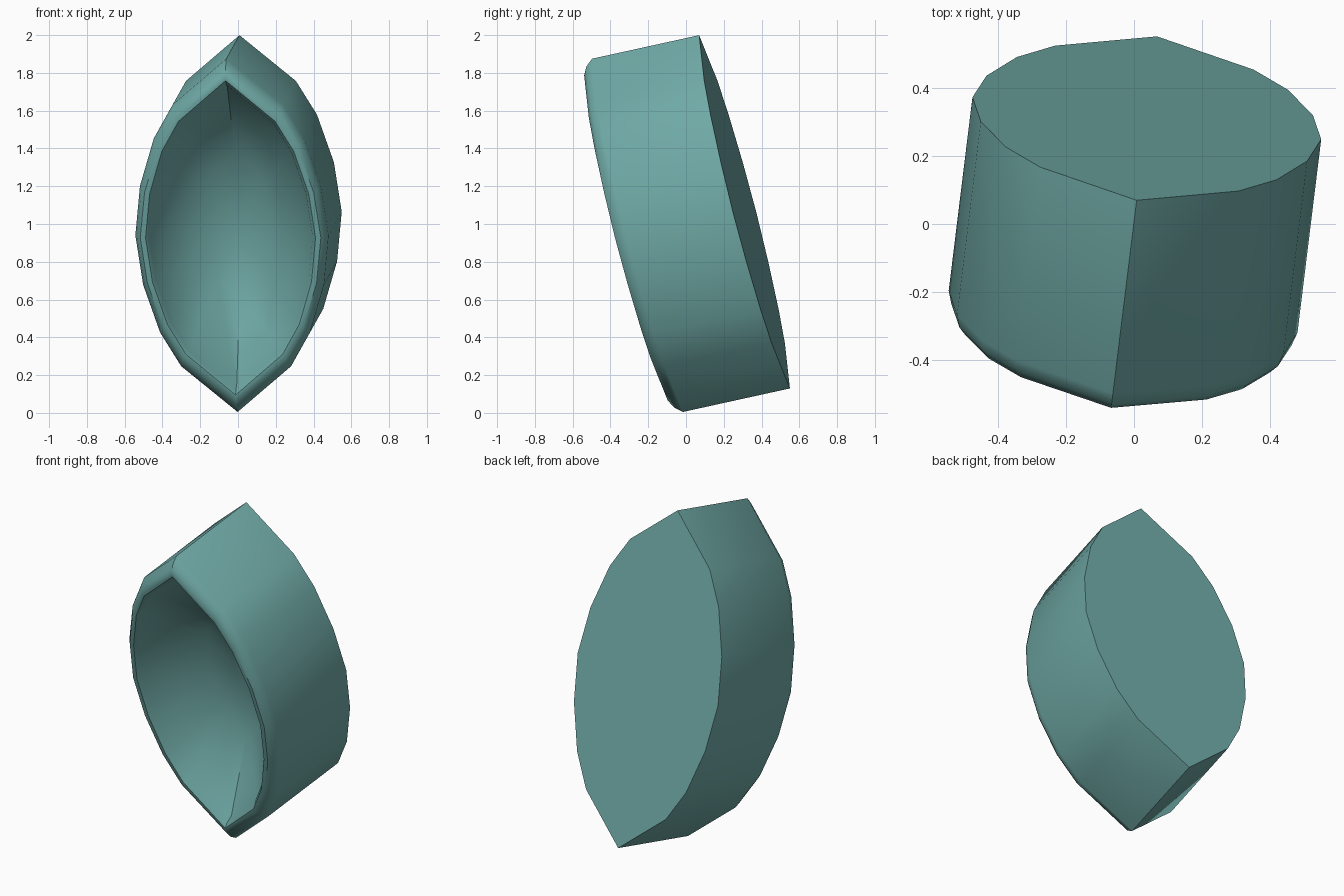
import bpy, bmesh
from mathutils import Vector

if "Cube" in bpy.data.objects:
    bpy.data.objects.remove(bpy.data.objects["Cube"])

# quarter outline of the pointed oval (lateral, lengthwise), mirrored to 16 sides
quarter = [(0, .965), (.293, .715), (.40, .53), (.482, .27), (.515, 0)]
right = quarter + [(a, -b) for a, b in quarter[-2::-1]]
outline = right + [(-a, b) for a, b in right[-2:0:-1]]

# leaning frame: centre of the front rim, lateral, lengthwise and backward axes
centre = Vector((-.032, -.257, .94))
lateral = Vector((.993, -.12, 0))
length = Vector((-.031, -.249, .969))
back = Vector((.119, .969, .213))

# rings from the back face, round the lip, down into the bowl:
# (lateral scale, length scale, depth)
rings = [(1, 1, .585), (1, 1, 0), (.975, .965, -.04), (.935, .92, -.063),
         (.88, .89, -.063), (.845, .865, -.04), (.82, .845, .0), (.385, .41, .24)]

bm = bmesh.new()


def point(a, b, d):
    return bm.verts.new(centre + lateral * a + length * b + back * d)


def cap(loop, hub):
    for i in range(len(loop)):
        bm.faces.new((loop[i], loop[(i + 1) % len(loop)], hub))


# walls, rounded lip and sloping bowl
loops = [[point(a * sa, b * sb, d) for a, b in outline] for sa, sb, d in rings]
n = len(outline)
for lo, hi in zip(loops, loops[1:]):
    for i in range(n):
        j = (i + 1) % n
        bm.faces.new((lo[i], lo[j], hi[j], hi[i]))

# flat back and bowl floor
cap(loops[0], point(0, 0, .585))
cap(loops[-1], point(0, 0, .26))
bmesh.ops.recalc_face_normals(bm, faces=bm.faces[:])

mesh = bpy.data.meshes.new("pointed_bowl")
bm.to_mesh(mesh)
bm.free()
bowl = bpy.data.objects.new("pointed_bowl", mesh)
bpy.context.collection.objects.link(bowl)
bpy.context.view_layer.objects.active = bowl
bowl.select_set(True)
bpy.ops.object.shade_smooth_by_angle(angle=.75)

# teal finish
teal = bpy.data.materials.new("teal")
teal.diffuse_color = (.16, .40, .38, 1)
teal.use_nodes = True
teal.node_tree.nodes["Principled BSDF"].inputs["Base Color"].default_value = teal.diffuse_color
mesh.materials.append(teal)
